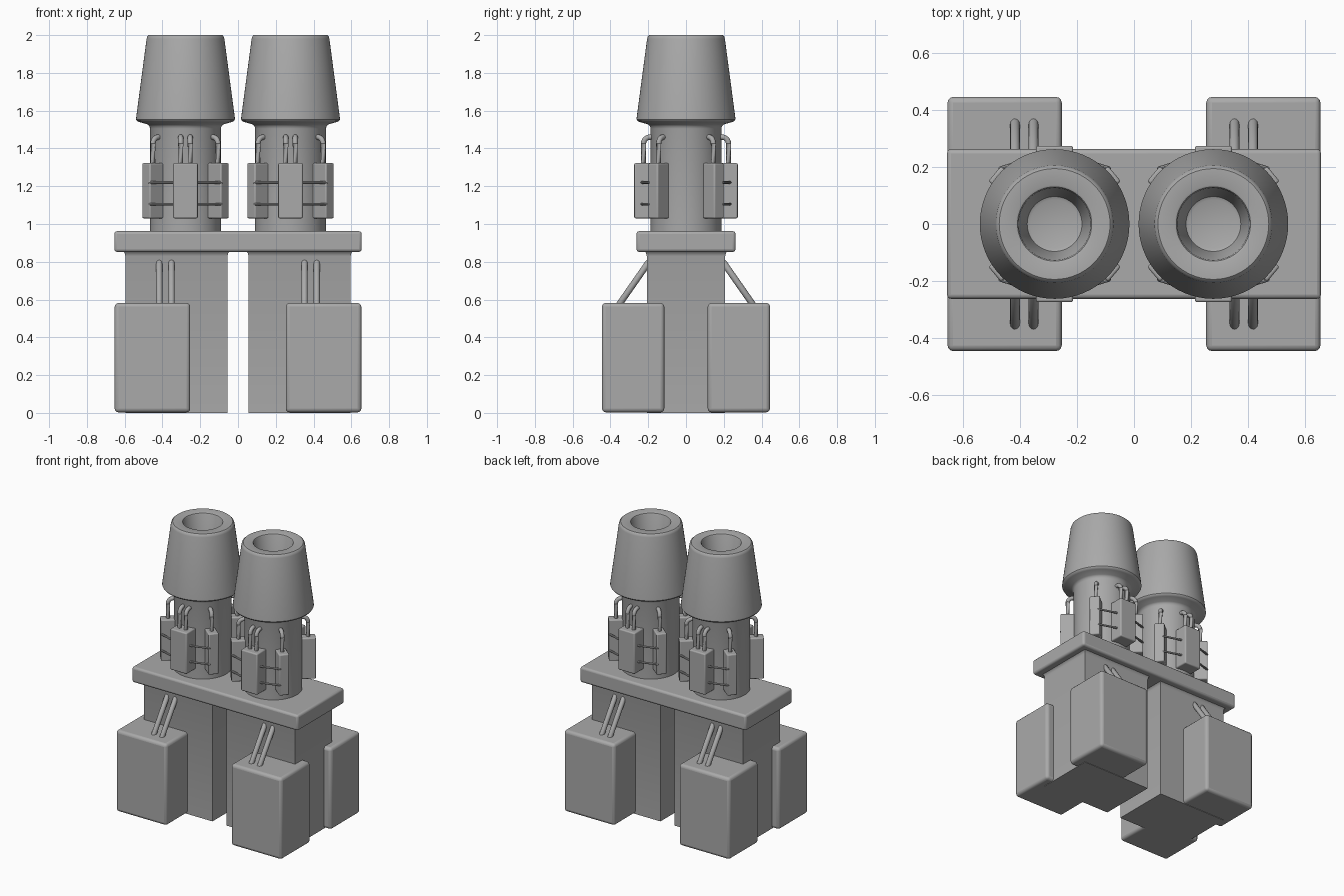
import bpy, bmesh
from math import radians, cos, sin, pi
from mathutils import Vector, Matrix

cube = bpy.data.objects.get("Cube")
if cube:
    bpy.data.objects.remove(cube, do_unlink=True)

grey = bpy.data.materials.new("plain_grey")
grey.use_nodes = True
grey.diffuse_color = (0.4, 0.4, 0.4, 1)
grey.node_tree.nodes["Principled BSDF"].inputs["Base Color"].default_value = (0.4, 0.4, 0.4, 1)

CX = 0.278           # barrel centre offset
SIDES = {"left": 1, "right": -1}
ENDS = {"front": -1, "back": 1}


def finish(name, bm, bevel=0.0, segments=3, matrix=None):
    bmesh.ops.recalc_face_normals(bm, faces=bm.faces)
    mesh = bpy.data.meshes.new(name)
    bm.to_mesh(mesh)
    bm.free()
    mesh.materials.append(grey)
    obj = bpy.data.objects.new(name, mesh)
    bpy.context.collection.objects.link(obj)
    if matrix is not None:
        obj.matrix_world = matrix
    if bevel:
        mod = obj.modifiers.new("rounded_edges", "BEVEL")
        mod.width, mod.segments, mod.limit_method = bevel, segments, "ANGLE"
    bpy.ops.object.select_all(action="DESELECT")
    obj.select_set(True)
    bpy.context.view_layer.objects.active = obj
    bpy.ops.object.shade_smooth_by_angle(angle=radians(35))
    return obj


def box(name, low, high, bevel, matrix=None):
    low, high = Vector(low), Vector(high)
    bm = bmesh.new()
    bmesh.ops.create_cube(bm, size=1)
    bmesh.ops.scale(bm, vec=high - low, verts=bm.verts)
    bmesh.ops.translate(bm, vec=(low + high) / 2, verts=bm.verts)
    return finish(name, bm, bevel, 3, matrix)


def lathe(name, profile, x, steps=64):
    bm = bmesh.new()
    verts = [bm.verts.new((r, 0, z)) for r, z in profile]
    edges = [bm.edges.new(pair) for pair in zip(verts, verts[1:])]
    bmesh.ops.spin(bm, geom=verts + edges, cent=(0, 0, 0), axis=(0, 0, 1),
                   angle=2 * pi, steps=steps)
    bmesh.ops.remove_doubles(bm, verts=bm.verts, dist=0.0005)
    return finish(name, bm, matrix=Matrix.Translation((x, 0, 0)))


def tube(name, points, radius, matrix=None, sides=12):
    """Sweep a ring along a path, with rounded ends."""
    pts = [Vector(p) for p in points]
    first, last = (pts[0] - pts[1]).normalized(), (pts[-1] - pts[-2]).normalized()
    rings = [(pts[0] + first * radius, 0.1), (pts[0] + first * radius * 0.7, 0.7)]
    rings += [(p, 1) for p in pts]
    rings += [(pts[-1] + last * radius * 0.7, 0.7), (pts[-1] + last * radius, 0.1)]
    bm = bmesh.new()
    loops = []
    for i, (p, scale) in enumerate(rings):
        ahead = rings[min(i + 1, len(rings) - 1)][0] - rings[max(i - 1, 0)][0]
        turn = ahead.to_track_quat("Z", "Y")
        loops.append([bm.verts.new(p + turn @ Vector((cos(a), sin(a), 0)) * radius * scale)
                      for a in (2 * pi * k / sides for k in range(sides))])
    for a, b in zip(loops, loops[1:]):
        for k in range(sides):
            n = (k + 1) % sides
            bm.faces.new((a[k], a[n], b[n], b[k]))
    bm.faces.new(loops[0])
    bm.faces.new(loops[-1])
    return finish(name, bm, matrix=matrix)


# Deck joining both columns
box("deck", (-0.655, -0.262, 0.852), (0.655, 0.262, 0.962), 0.015)

for side, sx in SIDES.items():
    # Column with a small flare under the deck
    bm = bmesh.new()
    bmesh.ops.create_cube(bm, size=1)
    bmesh.ops.scale(bm, vec=(0.54, 0.415, 0.83), verts=bm.verts)
    bmesh.ops.translate(bm, vec=(sx * 0.326, 0, 0.415), verts=bm.verts)
    for z, grow in ((0.848, 0.005), (0.858, 0.012)):
        bm.faces.ensure_lookup_table()
        top = max(bm.faces, key=lambda f: f.calc_center_median().z)
        new = bmesh.ops.extrude_discrete_faces(bm, faces=[top])["faces"][0]
        for v in new.verts:
            v.co.x += grow if v.co.x > sx * 0.326 else -grow
            v.co.y += grow if v.co.y > 0 else -grow
            v.co.z = z
    finish(side + "_column", bm)

    # Barrel: neck, flared nozzle and tapered bore
    lathe(side + "_barrel", [
        (0.187, 0.94), (0.187, 1.505), (0.191, 1.518), (0.2, 1.527), (0.245, 1.54),
        (0.257, 1.546), (0.262, 1.554), (0.261, 1.565), (0.206, 1.98), (0.202, 1.993),
        (0.194, 2.0), (0.137, 2.0), (0.13, 1.997), (0.126, 1.99),
        (0.1, 1.72), (0.096, 1.705), (0.085, 1.7), (0, 1.7)], sx * CX)

    for end, sy in ENDS.items():
        tag = side + "_" + end
        # Lower block with its two slanted pipes
        ys = sorted((sy * 0.115, sy * 0.445))
        xs = sorted((sx * 0.253, sx * 0.653))
        box(tag + "_block", (xs[0], ys[0], 0.003), (xs[1], ys[1], 0.582), 0.02)
        for n, px in enumerate((0.352, 0.417)):
            tube(f"{tag}_pipe_{n}", [(sx * px, sy * 0.36, 0.565), (sx * px, sy * 0.198, 0.797)], 0.017)

        # Neck boxes: a wide one facing out, a narrow one to each side
        for spot, angle, half, hooks in (("middle", 90, 0.065, (-0.025, 0.025)),
                                         ("outer", 40, 0.034, (0,)),
                                         ("inner", 140, 0.034, (0,))):
            place = (Matrix.Translation((sx * CX, 0, 0))
                     @ Matrix.Rotation(radians(sy * (angle if sx > 0 else 180 - angle)), 4, "Z"))
            name = f"{tag}_{spot}"
            box(name + "_case", (0.165, -half, 1.03), (0.274, half, 1.322), 0.008, place)
            arc = [(0.19 + 0.035 * cos(a), 1.425 + 0.035 * sin(a))
                   for a in (radians(15 * k) for k in range(7))]
            for n, off in enumerate(hooks):
                path = [(0.225, off, 1.3)] + [(r, off, z) for r, z in arc] + [(0.165, off, 1.46)]
                tube(f"{name}_hook_{n}", path, 0.014, place)

        # Thin wires linking the cases
        for way in (-1, 1):
            for n, z in enumerate((1.105, 1.22)):
                tube(f"{tag}_wire_{'inner' if way * sx < 0 else 'outer'}_{n}",
                     [(sx * CX + way * 0.05, sy * 0.238, z), (sx * CX + way * 0.19, sy * 0.195, z)],
                     0.007, sides=8)
